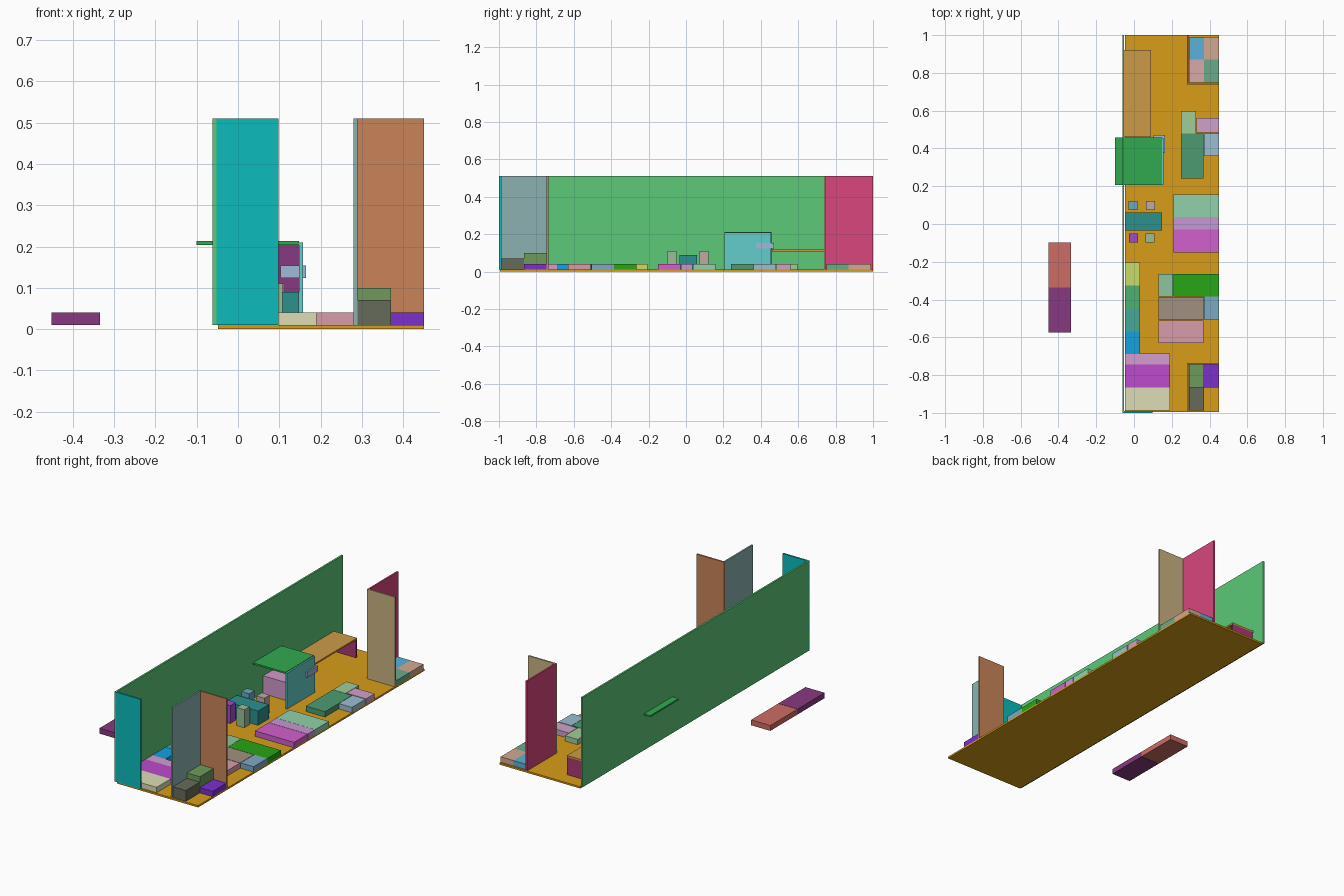
import bpy, bmesh
from mathutils import Matrix, Vector

if "Cube" in bpy.data.objects:
    bpy.data.objects.remove(bpy.data.objects["Cube"])


def box(name, x0, x1, y0, y1, z0, z1, color):
    """Axis-aligned box between the given limits, coloured by a hex string."""
    bm = bmesh.new()
    bmesh.ops.create_cube(bm, size=1)
    size = Vector((x1 - x0, y1 - y0, z1 - z0))
    centre = Vector((x0 + x1, y0 + y1, z0 + z1)) / 2
    bmesh.ops.transform(bm, verts=bm.verts,
                        matrix=Matrix.Translation(centre) @ Matrix.Diagonal(size).to_4x4())
    mesh = bpy.data.meshes.new(name)
    bm.to_mesh(mesh)
    bm.free()
    mat = bpy.data.materials.new(name + "_color")
    rgb = [(int(color[i:i + 2], 16) / 255) ** 2.2 for i in (0, 2, 4)]
    mat.diffuse_color = (*rgb, 1)
    mat.use_nodes = True
    mat.node_tree.nodes["Principled BSDF"].inputs["Base Color"].default_value = mat.diffuse_color
    mesh.materials.append(mat)
    obj = bpy.data.objects.new(name, mesh)
    bpy.context.collection.objects.link(obj)
    return obj


F, LOW, TOP = 0.01, 0.04, 0.51   # floor top, low block top, wall top


def low(name, x0, x1, y0, y1, color, z1=LOW):
    """Block resting on the floor."""
    box(name, x0, x1, y0, y1, F, z1, color)


def wall(name, x0, x1, y0, y1, color):
    box(name, x0, x1, y0, y1, F, TOP, color)


# Floor slab and walls
box("floor", -0.048, 0.45, -0.995, 1.0, 0, F, "D89C1E")
wall("long_wall", -0.062, -0.052, -1.0, 1.0, "5CC878")
wall("front_wall", -0.062, 0.098, -1.0, -0.99, "14BABA")
wall("front_room_side_wall", 0.28, 0.289, -0.99, -0.745, "8CB0B0")
wall("front_room_cross_wall", 0.28, 0.45, -0.745, -0.736, "C9835A")
wall("back_room_side_wall", 0.28, 0.289, 0.745, 1.0, "D8487C")
wall("back_room_cross_wall", 0.28, 0.45, 0.738, 0.747, "C8B080")

# Four low blocks in the back room
for i, (x, y, c) in enumerate([(0.29, 0.87, "5CB0D8"), (0.37, 0.87, "D0A890"),
                               (0.29, 0.75, "D8A8A8"), (0.37, 0.75, "6CA888")]):
    low(f"back_room_block_{i + 1}", x, x + 0.08, y, y + 0.12, c)

# Blocks in the front room
low("front_room_block_tall", 0.29, 0.37, -0.865, -0.745, "6E9A5A", 0.10)
low("front_room_block_mid", 0.29, 0.37, -0.988, -0.865, "666A5A", 0.07)
low("front_room_block_low", 0.37, 0.45, -0.865, -0.745, "7A34CC")

# Group of low blocks, right side towards the back
low("back_group_end", 0.33, 0.45, 0.485, 0.56, "D0A0C8")
low("back_group_small", 0.25, 0.328, 0.48, 0.597, "A0CC98")
low("back_group_long", 0.25, 0.368, 0.24, 0.478, "4E9A70")
low("back_group_side", 0.37, 0.45, 0.36, 0.48, "9CBCD0")

# Group of three strips at the right, middle
for i, (y0, y1, c) in enumerate([(0.037, 0.157, "90D0A8"), (-0.028, 0.036, "C498D0"),
                                 (-0.15, -0.03, "D060CC")]):
    low(f"middle_strip_{i + 1}", 0.21, 0.45, y0, y1, c)

# Group of low blocks, right side towards the front
low("front_group_small", 0.13, 0.207, -0.385, -0.265, "8CC49C")
low("front_group_green", 0.208, 0.45, -0.385, -0.265, "2CA41C")
low("front_group_middle", 0.13, 0.368, -0.507, -0.387, "A09080")
low("front_group_side", 0.37, 0.45, -0.505, -0.385, "7CA8C0")
low("front_group_front", 0.13, 0.368, -0.63, -0.51, "D89CA8")

# Row of blocks along the long wall
for i, c in enumerate(["C8DC68", "50B070", "48A898", "1CA0E0"]):
    low(f"wall_block_{i + 1}", -0.048, 0.032, -0.325 - 0.1215 * i, -0.205 - 0.1215 * i, c)

# Corner strips
for i, (y0, y1, c) in enumerate([(-0.745, -0.685, "D49CD0"), (-0.865, -0.745, "BC4CCC"),
                                 (-0.988, -0.865, "DCDCB4")]):
    low(f"corner_strip_{i + 1}", -0.048, 0.19, y0, y1, c)

# Table with four stools
low("table", -0.048, 0.148, -0.035, 0.06, "30908C", 0.09)
for i, (x, y, c) in enumerate([(-0.03, 0.073, "68A8C0"), (0.063, 0.073, "C0A8A0"),
                               (-0.027, -0.098, "A04CD0"), (0.06, -0.098, "98BC98")]):
    low(f"stool_{i + 1}", x, x + 0.048, y, y + 0.048, c, 0.11)

# Cabin: roof through the long wall, side and back panels, inner fittings
box("cabin_roof", -0.10, 0.148, 0.207, 0.457, 0.204, 0.213, "34A850")
low("cabin_side_panel", 0.148, 0.157, 0.207, 0.455, "64CCC8", 0.21)
low("cabin_back_panel", -0.048, 0.148, 0.447, 0.457, "863C80", 0.204)
low("cabin_bench", -0.048, 0.095, 0.29, 0.41, "D098C8", 0.11)
box("cabin_through_bar", 0.103, 0.165, 0.375, 0.47, 0.124, 0.154, "A0B8D8")

# Counter with end panel
box("counter_top", -0.06, 0.09, 0.46, 0.92, 0.108, 0.117, "CC9A48")
low("counter_end_panel", -0.048, 0.09, 0.91, 0.92, "A83C70", 0.108)

# Pair of separate blocks outside the wall
low("outside_block_back", -0.452, -0.334, -0.335, -0.097, "CC6C64")
low("outside_block_front", -0.452, -0.334, -0.575, -0.337, "863C80")
